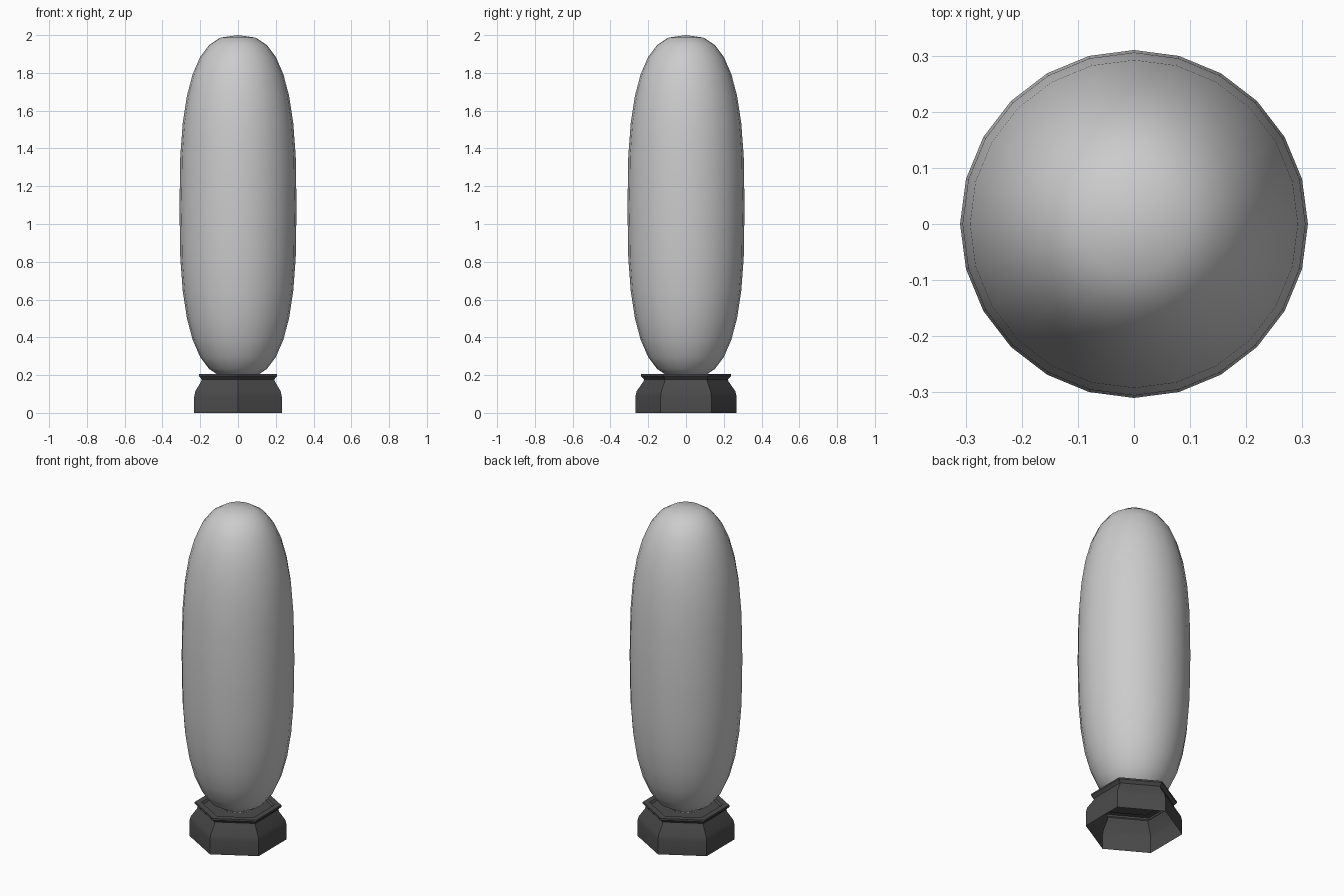
import bpy, bmesh
from math import sin, cos, pi, radians

if "Cube" in bpy.data.objects:
    bpy.data.objects.remove(bpy.data.objects["Cube"])


def lathe(name, profile, sides, start=0.0, smooth=40, color=None):
    """Turn an (r, z) profile, listed bottom to top, around z."""
    bm = bmesh.new()
    rings = []
    for r, z in profile:
        if r < 1e-4:
            rings.append([bm.verts.new((0, 0, z))] * sides)
        else:
            rings.append([bm.verts.new((r * cos(start + 2 * pi * i / sides),
                                        r * sin(start + 2 * pi * i / sides), z))
                          for i in range(sides)])
    for a, b in zip(rings, rings[1:]):
        for i in range(sides):
            j = (i + 1) % sides
            bm.faces.new(dict.fromkeys((a[i], a[j], b[j], b[i])))
    mesh = bpy.data.meshes.new(name)
    bm.to_mesh(mesh)
    bm.free()
    ob = bpy.data.objects.new(name, mesh)
    bpy.context.collection.objects.link(ob)
    if color:
        mat = bpy.data.materials.new(name + "_color")
        mat.diffuse_color = color
        mat.use_nodes = True
        mat.node_tree.nodes["Principled BSDF"].inputs["Base Color"].default_value = mat.diffuse_color
        mesh.materials.append(mat)
    bpy.ops.object.select_all(action='DESELECT')
    ob.select_set(True)
    bpy.context.view_layer.objects.active = ob
    bpy.ops.object.shade_smooth_by_angle(angle=radians(smooth))
    return ob


# Glass bulb: stretched superellipse with 24 sides
RADIUS, HALF, MID, POWER, STEPS = 0.31, 0.91, 1.09, 2 / 2.7, 16
bulb_profile = []
for k in range(STEPS + 1):
    t = -pi / 2 + pi * k / STEPS
    s = sin(t)
    z = MID + HALF * abs(s) ** POWER * (1 if s > 0 else -1)
    bulb_profile.append((RADIUS * max(cos(t), 0) ** POWER, z))
lathe("bulb", bulb_profile, 24, smooth=60)

# Hexagonal base: open underneath, necked in below a thin top rim
base_profile = [(0.268, 0), (0.268, 0.085), (0.261, 0.115), (0.226, 0.165),
                (0.222, 0.178), (0.239, 0.195), (0.238, 0.205),
                (0.2, 0.205), (0.19, 0.195), (0.1, 0.195)]
lathe("base", base_profile, 6, start=pi / 2, color=(0.07, 0.07, 0.07, 1))
